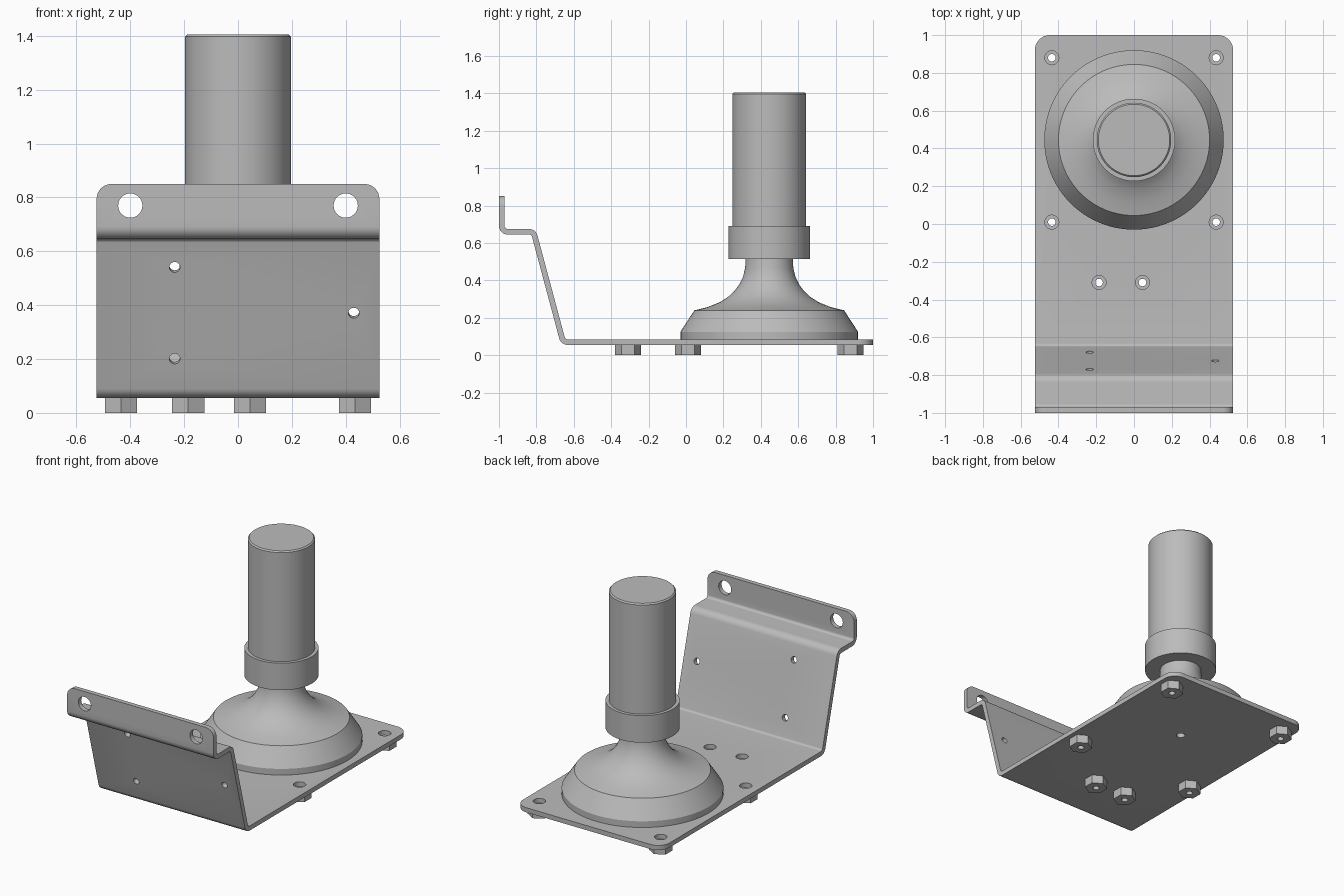
import bpy, bmesh, math
from mathutils import Vector, Matrix

if "Cube" in bpy.data.objects:
    bpy.data.objects.remove(bpy.data.objects["Cube"])

GREY = (0.5, 0.5, 0.5, 1)
metal = bpy.data.materials.new("grey metal")
metal.use_nodes = True
metal.diffuse_color = GREY
metal.node_tree.nodes["Principled BSDF"].inputs["Base Color"].default_value = GREY

CENTRE = Vector((0, 0.445, 0))
HALF_WIDTH, THICK = 0.525, 0.03


def finish(name, bm, smooth=True):
    bmesh.ops.recalc_face_normals(bm, faces=bm.faces)
    mesh = bpy.data.meshes.new(name)
    bm.to_mesh(mesh)
    bm.free()
    mesh.materials.append(metal)
    ob = bpy.data.objects.new(name, mesh)
    bpy.context.collection.objects.link(ob)
    if smooth:
        bpy.ops.object.select_all(action='DESELECT')
        ob.select_set(True)
        bpy.context.view_layer.objects.active = ob
        bpy.ops.object.shade_smooth_by_angle(angle=math.radians(30))
    return ob


def cylinder(bm, centre, radius, depth, axis=(0, 0, 1), sides=32, spin=0):
    turn = Vector((0, 0, 1)).rotation_difference(Vector(axis)).to_matrix().to_4x4()
    bmesh.ops.create_cone(bm, cap_ends=True, segments=sides, radius1=radius,
                          radius2=radius, depth=depth,
                          matrix=Matrix.Translation(centre) @ turn @ Matrix.Rotation(spin, 4, 'Z'))


def cut(ob, cutter):
    cutter.hide_render = True
    cutter.hide_set(True)
    cutter.display_type = 'WIRE'
    mod = ob.modifiers.new("holes", 'BOOLEAN')
    mod.operation = 'DIFFERENCE'
    mod.solver = 'EXACT'
    mod.object = cutter
    bpy.context.view_layer.objects.active = ob
    bpy.ops.object.modifier_apply(modifier=mod.name)
    bpy.data.objects.remove(cutter)


def lathe(name, profile, segments=96):
    bm = bmesh.new()
    verts = [bm.verts.new((r, 0, z)) for r, z in profile]
    edges = [bm.edges.new(pair) for pair in zip(verts, verts[1:])]
    bmesh.ops.spin(bm, geom=verts + edges, cent=(0, 0, 0), axis=(0, 0, 1),
                   angle=math.tau, steps=segments, use_duplicate=False)
    bmesh.ops.remove_doubles(bm, verts=bm.verts, dist=1e-5)
    bmesh.ops.translate(bm, verts=bm.verts, vec=CENTRE)
    return finish(name, bm)


def rounded_path(points, radius, steps=6):
    """Return (point, normal) pairs along a path with filleted corners."""
    pts = [Vector(p) for p in points]
    left = lambda d: Vector((-d.y, d.x))
    out = [(pts[0], left((pts[1] - pts[0]).normalized()))]
    for a, b, c in zip(pts, pts[1:], pts[2:]):
        d1, d2 = (b - a).normalized(), (c - b).normalized()
        turn = d1.angle_signed(d2)
        side = 1 if d1.x * d2.y - d1.y * d2.x > 0 else -1
        start = b - d1 * radius * math.tan(abs(turn) / 2)
        hub = start + left(d1) * side * radius
        for i in range(steps + 1):
            ang = side * abs(turn) * i / steps
            n = Matrix.Rotation(ang, 2) @ left(d1)
            out.append((hub - n * side * radius, n))
    out.append((pts[-1], left((pts[-1] - pts[-2]).normalized())))
    return out


# Bent sheet bracket: folded section swept across the width
path = rounded_path([(1, 0.07), (-0.657, 0.07), (-0.815, 0.66),
                     (-0.985, 0.66), (-0.985, 0.85)], 0.032)
outline = [p + n * THICK / 2 for p, n in path] + [p - n * THICK / 2 for p, n in reversed(path)]
bm = bmesh.new()
face = bm.faces.new([bm.verts.new((-HALF_WIDTH, p.x, p.y)) for p in outline])
ext = bmesh.ops.extrude_face_region(bm, geom=[face])
bmesh.ops.translate(bm, vec=(2 * HALF_WIDTH, 0, 0),
                    verts=[v for v in ext["geom"] if isinstance(v, bmesh.types.BMVert)])
bmesh.ops.recalc_face_normals(bm, faces=bm.faces)


# Rounded corners at both free ends of the sheet
def end_corners(axis, level):
    return [e for e in bm.edges if all(abs(v.co[axis] - level) < 1e-4 for v in e.verts)
            and abs(e.verts[0].co.x - e.verts[1].co.x) < 1e-4]


for axis, level, size in ((1, 1, 0.08), (2, 0.85, 0.055)):
    bmesh.ops.bevel(bm, geom=end_corners(axis, level), offset=size, segments=8,
                    profile=0.5, affect='EDGES')
bracket = finish("bracket", bm, smooth=False)

# Holes through the base, the sloped wall and the upper lip
bolts = [(x, y) for x in (-0.435, 0.435) for y in (0.01, 0.88)] + [(-0.185, -0.31), (0.045, -0.31)]
bm = bmesh.new()
for x, y in bolts:
    cylinder(bm, (x, y, 0.07), 0.037, 0.1)
cylinder(bm, CENTRE + Vector((0, 0, 0.07)), 0.026, 0.1)
for x in (-0.4, 0.4):
    cylinder(bm, (x, -0.985, 0.77), 0.045, 0.1, (0, 1, 0))
for x, z in ((-0.235, 0.545), (-0.235, 0.205), (0.43, 0.375)):
    y = -0.657 - 0.158 * (z - 0.07) / 0.59
    cylinder(bm, (x, y, z), 0.02, 0.1, Vector((0, 0.59, 0.158)).normalized())
cut(bracket, finish("hole_cutter", bm, smooth=False))
bpy.ops.object.select_all(action='DESELECT')
bracket.select_set(True)
bpy.context.view_layer.objects.active = bracket
bpy.ops.object.shade_smooth_by_angle(angle=math.radians(30))

# Hex nuts under the base, each with a threaded bore
for i, (x, y) in enumerate(bolts):
    bm = bmesh.new()
    cylinder(bm, (x, y, 0.0275), 0.069, 0.055, sides=6)
    top = max(bm.verts, key=lambda v: v.co.y).co
    if abs(top.x - x) > 0.01:
        bmesh.ops.rotate(bm, verts=bm.verts, cent=(x, y, 0),
                         matrix=Matrix.Rotation(math.pi / 6, 3, 'Z'))
    nut = finish(f"nut_{i + 1}", bm, smooth=False)
    bm = bmesh.new()
    cylinder(bm, (x, y, 0.0275), 0.02, 0.2, sides=24)
    cut(nut, finish("bore_cutter", bm, smooth=False))

# Flared pedestal with a concave neck
lathe("pedestal", [(0, 0.085), (0.475, 0.085), (0.475, 0.125), (0.4, 0.24), (0.33, 0.257),
                   (0.265, 0.283), (0.222, 0.31), (0.187, 0.342), (0.16, 0.378), (0.14, 0.42),
                   (0.129, 0.465), (0.125, 0.53), (0, 0.53)])

# Collar and upright post
lathe("collar", [(0, 0.515), (0.218, 0.515), (0.218, 0.69), (0, 0.69)])
lathe("post", [(0, 0.68), (0.197, 0.68), (0.197, 1.397), (0.189, 1.405), (0, 1.405)])
